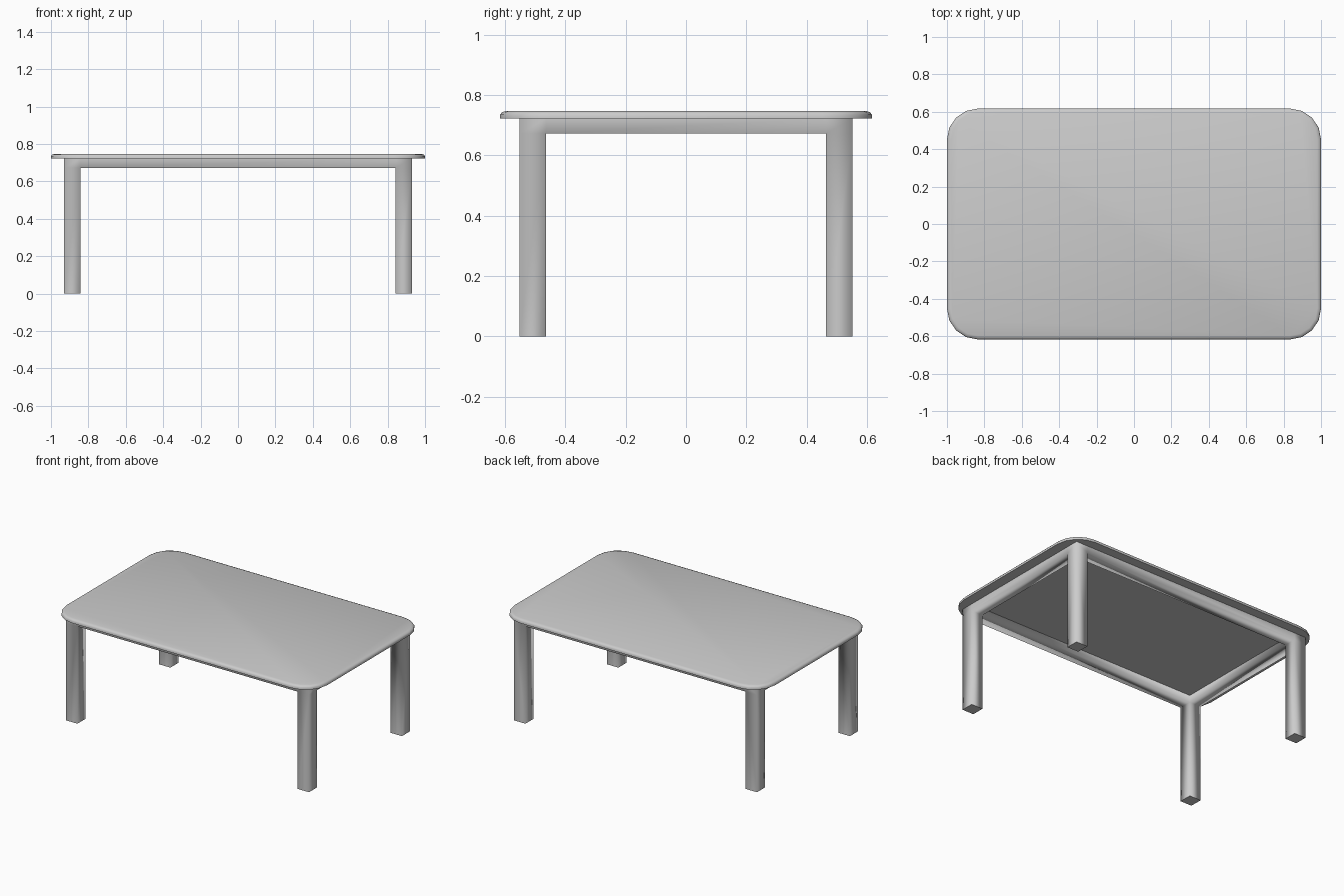
import bpy, bmesh, math

if "Cube" in bpy.data.objects:
    bpy.data.objects.remove(bpy.data.objects["Cube"])


def finish(bm, name):
    bm.normal_update()
    bmesh.ops.recalc_face_normals(bm, faces=bm.faces[:])
    me = bpy.data.meshes.new(name)
    bm.to_mesh(me)
    bm.free()
    ob = bpy.data.objects.new(name, me)
    bpy.context.collection.objects.link(ob)
    return ob


def rounded_outline(hx, hy, r, seg):
    pts = []
    for i, (sx, sy) in enumerate([(1, 1), (-1, 1), (-1, -1), (1, -1)]):
        for k in range(seg + 1):
            a = math.pi / 2 * (i + k / seg)
            pts.append((sx * (hx - r) + r * math.cos(a), sy * (hy - r) + r * math.sin(a)))
    return pts


# Tabletop: rounded rectangle with a softened upper rim (inset, height)
rim = [(0.0, 0.722), (0.0, 0.735), (0.006, 0.743), (0.02, 0.748)]
bm = bmesh.new()
rings = []
for inset, z in rim:
    outline = rounded_outline(1.0 - inset, 0.617 - inset, 0.165 - inset, 4)
    rings.append([bm.verts.new((x, y, z)) for x, y in outline])
n = len(rings[0])
for lo, hi in zip(rings, rings[1:]):
    for i in range(n):
        j = (i + 1) % n
        f = bm.faces.new((lo[i], lo[j], hi[j], hi[i]))
        f.smooth = True
bm.faces.new(rings[0][::-1])
bm.faces.new(rings[-1]).smooth = True
for e in bm.edges:
    if all(abs(v.co.z - rim[0][1]) < 1e-5 for v in e.verts):
        e.smooth = False
finish(bm, "tabletop")

# Frame: square legs and flush apron rails as one welded mesh of grid cells
xs = [-0.93, -0.843, 0.843, 0.93]
ys = [-0.552, -0.464, 0.464, 0.552]
zs = [0.0, 0.673, 0.722]
corners = [(i, j) for i in (0, 2) for j in (0, 2)]
cells = {(i, j, 0) for i, j in corners}
cells |= {(i, j, 1) for i in range(3) for j in range(3) if (i, j) != (1, 1)}

bm = bmesh.new()
cache = {}


def vert(key):
    if key not in cache:
        i, j, k = key
        cache[key] = bm.verts.new((xs[i], ys[j], zs[k]))
    return cache[key]


for cell in cells:
    for axis in range(3):
        for side in (0, 1):
            near = list(cell)
            near[axis] += 2 * side - 1
            if tuple(near) in cells:
                continue
            quad = []
            for u, v in [(0, 0), (1, 0), (1, 1), (0, 1)]:
                p = list(cell)
                p[axis] += side
                p[(axis + 1) % 3] += u
                p[(axis + 2) % 3] += v
                quad.append(vert(tuple(p)))
            bm.faces.new(quad).smooth = True
# Crisp edges at the feet and where the frame meets the top
for e in bm.edges:
    a, b = (v.co.z for v in e.verts)
    if abs(a - b) < 1e-5 and (a < 1e-5 or abs(a - zs[2]) < 1e-5):
        e.smooth = False
finish(bm, "legs_and_apron")
